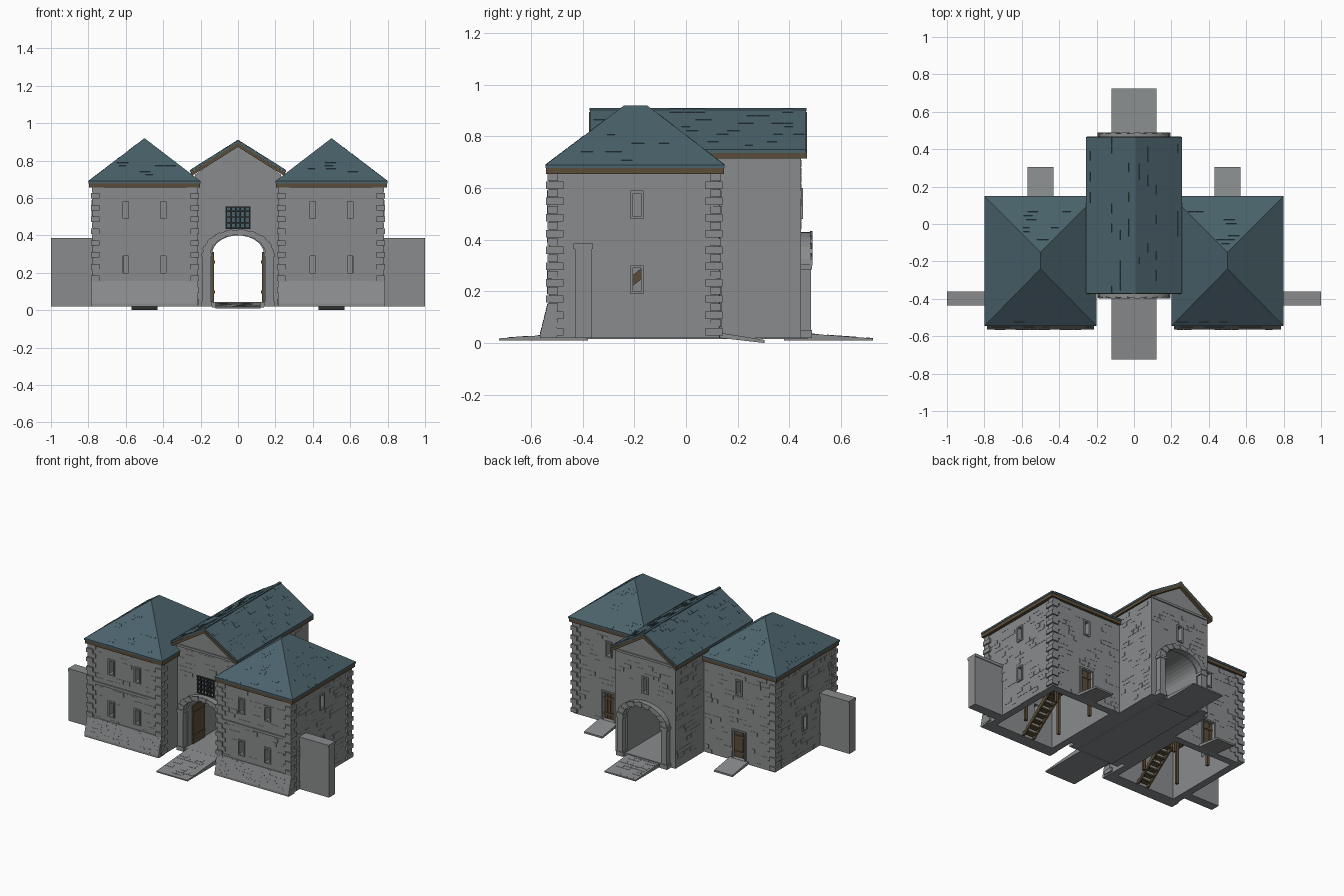
import bpy, bmesh, math, random
from mathutils import Vector, Matrix

if "Cube" in bpy.data.objects:
    bpy.data.objects.remove(bpy.data.objects["Cube"])

random.seed(4)


def material(name, rgb):
    m = bpy.data.materials.new(name)
    m.diffuse_color = (*rgb, 1)
    m.use_nodes = True
    m.node_tree.nodes["Principled BSDF"].inputs["Base Color"].default_value = m.diffuse_color
    return m


STONE = material("grey stone", (0.25, 0.26, 0.265))
SLATE = material("teal slate", (0.068, 0.122, 0.145))
WOOD = material("brown timber", (0.105, 0.075, 0.04))
IRON = material("dark iron", (0.03, 0.03, 0.032))


def finish(name, bm, mat):
    bmesh.ops.recalc_face_normals(bm, faces=bm.faces[:])
    me = bpy.data.meshes.new(name)
    bm.to_mesh(me)
    bm.free()
    ob = bpy.data.objects.new(name, me)
    bpy.context.collection.objects.link(ob)
    me.materials.append(mat)
    return ob


def boxes(name, items, mat, s=1):
    """Boxes as (x0, x1, y0, y1, z0, z1), mirrored in x when s is -1."""
    bm = bmesh.new()
    for x0, x1, y0, y1, z0, z1 in items:
        mid = Vector((s * (x0 + x1) / 2, (y0 + y1) / 2, (z0 + z1) / 2))
        bmesh.ops.create_cube(bm, size=1, matrix=Matrix.Translation(mid)
                              @ Matrix.Diagonal((x1 - x0, y1 - y0, z1 - z0, 1)))
    return finish(name, bm, mat)


def prism(name, profiles, lo, hi, mat, axis="y"):
    """Extrude flat outlines: (x, z) along y, or (y, z) along x."""
    bm = bmesh.new()
    for pts in profiles:
        put = (lambda p, d: (p[0], d, p[1])) if axis == "y" else (lambda p, d: (d, p[0], p[1]))
        a = [bm.verts.new(put(p, lo)) for p in pts]
        b = [bm.verts.new(put(p, hi)) for p in pts]
        bm.faces.new(a)
        bm.faces.new(b[::-1])
        for i in range(len(pts)):
            j = (i + 1) % len(pts)
            bm.faces.new((a[i], b[i], b[j], a[j]))
    return finish(name, bm, mat)


def cut(ob, cutter):
    mod = ob.modifiers.new("cut", "BOOLEAN")
    mod.operation, mod.solver, mod.object = "DIFFERENCE", "EXACT", cutter
    bpy.context.view_layer.objects.active = ob
    bpy.ops.object.modifier_apply(modifier=mod.name)
    bpy.data.objects.remove(cutter)


def patch(name, o, u, v, n, lu, lv, course, density, mat, holes=(), span=None, t=0.003):
    """Scatter slightly raised stones or slates in courses over a plane."""
    o, u, v, n = Vector(o), Vector(u).normalized(), Vector(v).normalized(), Vector(n).normalized()
    bm = bmesh.new()
    for r in range(int(lv / course)):
        b, a = r * course, random.uniform(0, course)
        while a < lu:
            w = course * random.uniform(1.2, 2.5)
            lo, hi = span((b + course) / lv) if span else (0, lu)
            hit = any(a < h[1] and a + w > h[0] and b < h[3] and b + course > h[2] for h in holes)
            if random.random() < density and a >= lo and a + w <= hi and not hit:
                c = o + u * (a + w / 2) + v * (b + course / 2)
                m = Matrix((u * (w - .003), v * (course - .003), n * t)).transposed().to_4x4()
                bmesh.ops.create_cube(bm, size=1, matrix=Matrix.Translation(c) @ m)
            a += w
    return finish(name, bm, mat)


def arch(hw, rise, z0, spring=0.30, n=16):
    pts = [(hw * math.cos(math.pi * i / n), spring + rise * math.sin(math.pi * i / n)) for i in range(n + 1)]
    return [(hw, z0)] + pts + [(-hw, z0)]


def frame(axis, c, d0, d1, z0, z1, hw=0.025, b=0.01):
    """Four bars around an opening; d0..d1 is the depth range."""
    bars = [(c - hw, c - hw + b, z0, z1), (c + hw - b, c + hw, z0, z1),
            (c - hw, c + hw, z0, z0 + b), (c - hw, c + hw, z1 - b, z1)]
    if axis == "x":
        return [(p, q, d0, d1, e, f) for p, q, e, f in bars]
    return [(d0, d1, p, q, e, f) for p, q, e, f in bars]


X0, X1, Y0, Y1 = 0.22, 0.775, -0.53, 0.13
LEVELS = ((0.19, 0.30), (0.48, 0.59))

for s, side in ((1, "right"), (-1, "left")):
    # Hollow tower with real window and door openings
    tower = boxes(side + "_tower_walls", [(X0, X1, Y0, Y1, 0.02, 0.66)], STONE, s)
    cut(tower, boxes("room_cutter", [(X0 + .05, X1 - .05, Y0 + .05, Y1 - .05, -.1, .8)], STONE, s))
    slots, frames = [(0.455, 0.545, .05, .2, .04, .23), (.485, .515, .05, .2, .49, .58)], []
    for z0, z1 in LEVELS:
        for x in (0.4, 0.6):
            slots.append((x - .015, x + .015, Y0 - .05, Y0 + .08, z0 + .01, z1 - .01))
            frames += frame("x", x, Y0 - .008, Y0 + .01, z0, z1)
        slots.append((X1 - .08, X1 + .05, -.205, -.175, z0 + .01, z1 - .01))
        frames += frame("y", -.19, X1 - .01, X1 + .008, z0, z1)
    frames += frame("x", .5, Y1 - .01, Y1 + .008, .48, .59)
    frames += frame("x", .5, Y1 - .01, Y1 + .008, .03, .24, .055)
    cut(tower, boxes("opening_cutter", slots, STONE, s))
    boxes(side + "_window_frames", frames, STONE, s)

    # Plank back door
    boxes(side + "_back_door", [(.455 + i * .0225, .475 + i * .0225, .095, .115, .04, .23) for i in range(4)]
          + [(.455, .545, .1, .12, z, z + .015) for z in (.07, .18)], WOOD, s)

    # Alternating corner stones
    quoins = []
    for i in range(20):
        z, long = .03 + i * .0315, i % 2
        w, d, e = (.055, .035, .006) if long else (.035, .055, .012)
        h = z + .029
        quoins.append((X1 - w, X1 + e, Y1 - d, Y1 + e, z, h))
        quoins.append((X1 - w, X1 + e, Y0 - e, Y0 + d, z, h))
        quoins.append((X0 - e, X0 + w, Y0 - e, Y0 + d, z, h))
    boxes(side + "_corner_stones", quoins, STONE, s)
    boxes(side + "_string_course", [(X0, X1, Y0 - .008, Y0 + .01, .39, .408)], STONE, s)

    # Sloping plinth on the front
    xa, xb = sorted((s * (X0 - .005), s * (X1 + .01)))
    prism(side + "_plinth", [[(-.5, .02), (-.565, .02), (-.565, .035), (-.535, .155), (-.5, .155)]],
          xa, xb, STONE, "x")
    patch(side + "_plinth_stones", (s * X0, -.565, .035), (s, 0, 0), (0, .03, .12), (0, -.12, .03),
          X1 - X0, .122, .03, .6, STONE)

    # Raised masonry on front, outer side and back
    wins = [(z0 - .025, z1 - .015) for z0, z1 in LEVELS]
    patch(side + "_front_stones", (s * X0, Y0, .02), (s, 0, 0), (0, 0, 1), (0, -1, 0), X1 - X0, .63, .03, .35,
          STONE, [(x - X0 - .025, x - X0 + .025, a, b) for x in (.4, .6) for a, b in wins])
    patch(side + "_side_stones", (s * X1, Y0, .02), (0, 1, 0), (0, 0, 1), (s, 0, 0), Y1 - Y0, .63, .03, .35,
          STONE, [(.315, .365, a, b) for a, b in wins])
    patch(side + "_back_stones", (s * X0, Y1, .02), (s, 0, 0), (0, 0, 1), (0, 1, 0), X1 - X0, .63, .03, .35,
          STONE, [(.225, .335, 0, .22), (.255, .305, .46, .57)])

    # Hipped roof over a timber eave
    boxes(side + "_eave", [(.203, .797, -.542, .147, .655, .683)], WOOD, s)
    bm = bmesh.new()
    rect = [(.2, -.545), (.8, -.545), (.8, .15), (.2, .15)]
    lo = [bm.verts.new((s * x, y, .678)) for x, y in rect]
    hi = [bm.verts.new((s * x, y, .69)) for x, y in rect]
    f, b = bm.verts.new((s * .5, -.24, .92)), bm.verts.new((s * .5, -.15, .92))
    bm.faces.new(lo)
    for i in range(4):
        bm.faces.new((lo[i], lo[(i + 1) % 4], hi[(i + 1) % 4], hi[i]))
    for face in ((hi[0], hi[1], f), (hi[1], hi[2], b, f), (hi[2], hi[3], b), (hi[3], hi[0], f, b)):
        bm.faces.new(face)
    finish(side + "_hip_roof", bm, SLATE)
    patch(side + "_side_slates", (s * .8, -.545, .69), (0, 1, 0), (-s * .3, 0, .23), (s * .23, 0, .3),
          .695, .378, .027, .2, SLATE, span=lambda k: (k * .305, .695 - k * .3), t=.0025)
    patch(side + "_front_slates", (s * .2, -.545, .69), (s, 0, 0), (0, .305, .23), (0, -.23, .305),
          .6, .382, .027, .2, SLATE, span=lambda k: (k * .3, .6 - k * .3), t=.0025)
    patch(side + "_back_slates", (s * .2, .15, .69), (s, 0, 0), (0, -.3, .23), (0, .23, .3),
          .6, .378, .027, .2, SLATE, span=lambda k: (k * .3, .6 - k * .3), t=.0025)

    # Upper floor, posts and stairs inside
    boxes(side + "_upper_floor", [(X0 + .04, X1 - .04, Y0 + .04, Y1 - .04, .36, .38)], WOOD, s)
    boxes(side + "_posts", [(x - .009, x + .009, y - .009, y + .009, .02, .365)
                            for x in (.35, .62) for y in (-.32, -.02)], WOOD, s)
    boxes(side + "_stair_treads", [(.43, .51, -.48 + i * .034, -.44 + i * .034, .04 + i * .027, .05 + i * .027)
                                   for i in range(12)], WOOD, s)
    for k, x in enumerate((.425, .505)):
        xa, xb = sorted((s * x, s * (x + .01)))
        prism(side + f"_stair_stringer_{k}", [[(-.49, .02), (-.46, .02), (-.05, .345), (-.05, .37), (-.08, .37)]],
              xa, xb, WOOD, "x")

    # Boundary wall stub and back ramp
    boxes(side + "_boundary_wall", [(.77, 1.0, -.43, -.365, .02, .365),
                                    (.77, 1.0, -.436, -.36, .365, .385)], STONE, s)
    xa, xb = sorted((s * .43, s * .57))
    prism(side + "_back_ramp", [[(.11, .022), (.305, 0), (.305, .012), (.11, .043)]], xa, xb, STONE, "x")

    # Gate leaf folded against the passage wall
    boxes(side + "_gate_leaf", [(.128, .142, -.31 + i * .022, -.29 + i * .022, .045, .31) for i in range(6)]
          + [(.124, .14, -.31, -.18, z, z + .015) for z in (.09, .25)], WOOD, s)
    # Central roof slates and side masonry
    patch(side + "_main_slates", (s * .255, -.375, .75), (0, 1, 0), (-s * .255, 0, .16), (s * .16, 0, .255),
          .84, .3, .027, .2, SLATE, t=.0025)
    patch(side + "_main_side_stones", (s * .23, .14, .02), (0, 1, 0), (0, 0, 1), (s, 0, 0),
          .3, .69, .03, .35, STONE)

# Central gatehouse with vaulted passage
F, B = -.35, .445
body = prism("gatehouse_walls", [[(-.23, .02), (.23, .02), (.23, .725), (0, .88), (-.23, .725)]], F, B, STONE)
cut(body, prism("passage_cutter", [arch(.138, .1, 0)], -1, 1, STONE))
cut(body, boxes("window_cutter", [(-.065, .065, F - .1, F + .04, .44, .55),
                                  (-.015, .015, B - .05, B + .1, .49, .59)], STONE))
boxes("gate_window_pane", [(-.065, .065, F + .03, F + .042, .44, .55)], SLATE)
boxes("gate_window_bars", [(x / 1000 - .004, x / 1000 + .004, F - .008, F + .002, .435, .555)
                           for x in (-62, -37, -12, 12, 37, 62)]
      + [(-.066, .066, F - .01, F, z, z + .007) for z in (.435, .465, .495, .525, .548)], IRON)
boxes("rear_window_frame", frame("x", 0, B - .01, B + .008, .48, .60), STONE)
boxes("gable_strings", [(-.22, .22, F - .008, F + .01, .72, .735), (-.22, .22, B - .01, B + .008, .72, .735)], STONE)

# Arch surrounds with raised wedge stones, imposts and keystone
for end, y0, y1, d in (("front", -.392, F + .01, -1), ("rear", B - .01, .485, 1)):
    prism(end + "_arch_surround", [arch(.19, .13, .02) + arch(.148, .103, .02)[::-1]], y0, y1, STONE)
    wedges = []
    o, i = arch(.194, .134, .02, n=18), arch(.145, .1, .02, n=18)
    for k in range(1, 19, 2):
        wedges.append([o[k], o[k + 1], i[k + 1], i[k]])
    face = y0 if d < 0 else y1
    prism(end + "_wedge_stones", wedges, face - .005, face + .005, STONE)
    boxes(end + "_imposts", [(c - .028, c + .028, y0 - .004, y1 + .004, z, z + h)
                             for c in (-.168, .168) for z, h in ((.285, .02), (.02, .03))], STONE)
    wall = F if d < 0 else B
    win = (.155, .305, .40, .55)
    patch(end + "_gate_stones", (-.23, wall, .02), (1, 0, 0), (0, 0, 1), (0, d, 0), .46, .69, .03, .35,
          STONE, [(.03, .43, 0, .42), win])
    # Sloping causeway and its paving
    ye, yi = d * .725, d * .38
    prism(end + "_causeway", [[(ye, .01), (yi, .01), (yi, .043), (ye, .018)]], -.12, .12, STONE, "x")
    patch(end + "_paving", (-.12, ye, .018), (1, 0, 0), (0, -d * .345, .025), (0, d * .025, .345),
          .24, .345, .03, .5, STONE)
boxes("passage_floor", [(-.14, .14, -.385, .47, .015, .043)], STONE)


# Gabled main roof: timber underlay, slate covering and ridge
def chevron(hw, eave, apex, t):
    return [[(hw, eave), (0, apex), (-hw, eave), (-hw, eave - t), (0, apex - t), (hw, eave - t)]]


prism("main_roof_timber", chevron(.252, .737, .895, .022), -.375, .468, WOOD)
prism("main_roof_slate", chevron(.256, .75, .908, .014), -.372, .465, SLATE)
boxes("main_ridge", [(-.008, .008, -.374, .466, .898, .91)], SLATE)
